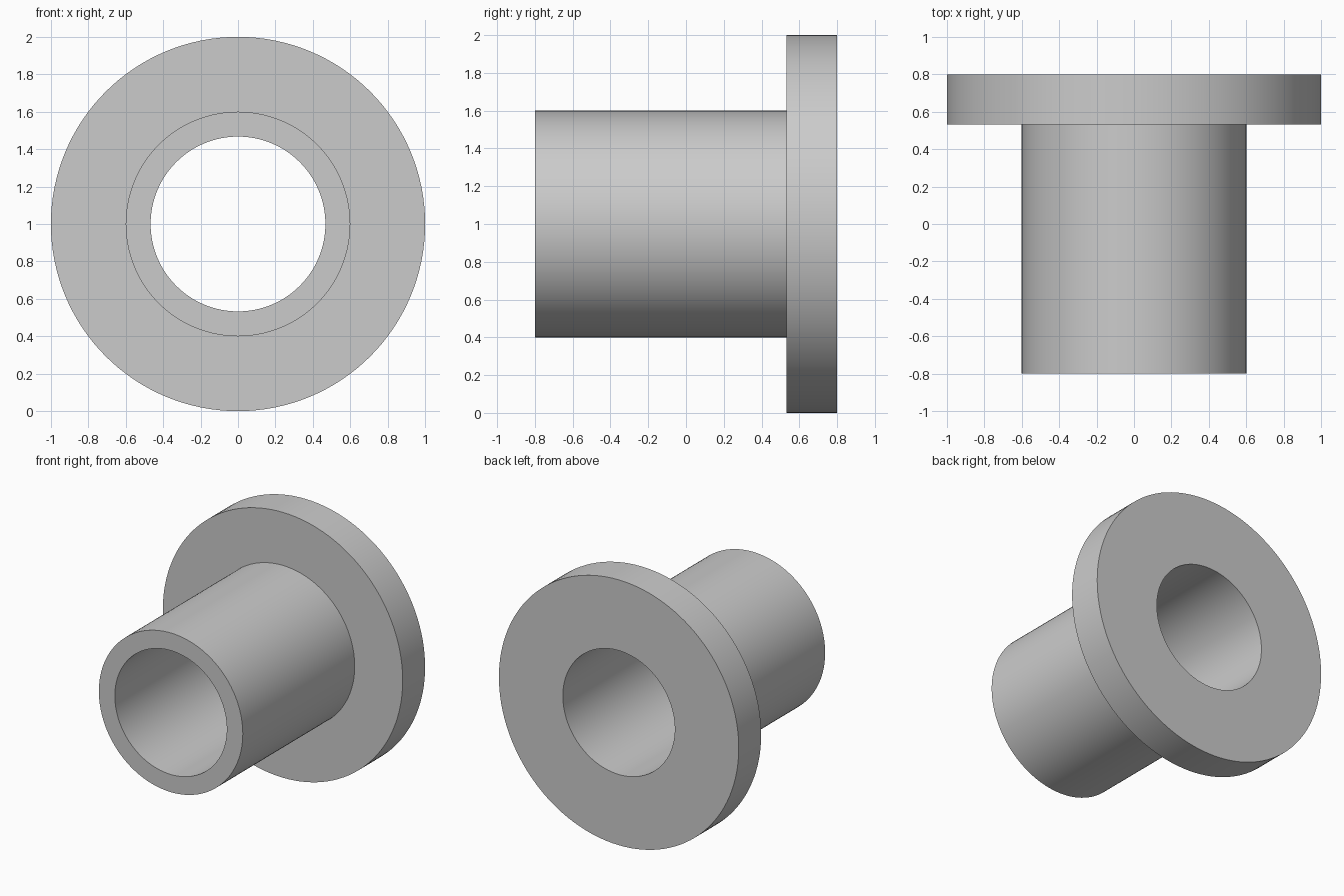
import bpy
import bmesh
import math

default_cube = bpy.data.objects.get("Cube")
if default_cube:
    bpy.data.objects.remove(default_cube, do_unlink=True)

SEGMENTS = 128
BORE, SLEEVE, FLANGE = 0.467, 0.6, 1.0      # radii
FRONT, STEP, BACK = -0.8, 0.533, 0.8        # positions along y

# Plain grey material
grey = bpy.data.materials.new("plain grey")
grey.use_nodes = True
colour = (0.6, 0.6, 0.6, 1)
grey.diffuse_color = colour
grey.node_tree.nodes["Principled BSDF"].inputs["Base Color"].default_value = colour

# Closed wall section (radius, y), swept round the horizontal bore axis
section = [(BORE, FRONT), (SLEEVE, FRONT), (SLEEVE, STEP),
           (FLANGE, STEP), (FLANGE, BACK), (BORE, BACK)]

bm = bmesh.new()
rings = []
for radius, y in section:
    ring = []
    for i in range(SEGMENTS):
        a = math.tau * i / SEGMENTS
        ring.append(bm.verts.new((radius * math.cos(a), y, 1 + radius * math.sin(a))))
    rings.append(ring)
for k, ring in enumerate(rings):
    following = rings[(k + 1) % len(rings)]
    for i in range(SEGMENTS):
        j = (i + 1) % SEGMENTS
        bm.faces.new((ring[i], ring[j], following[j], following[i]))
bmesh.ops.recalc_face_normals(bm, faces=bm.faces)

mesh = bpy.data.meshes.new("flanged_bushing")
bm.to_mesh(mesh)
bm.free()
mesh.materials.append(grey)
bushing = bpy.data.objects.new("flanged_bushing", mesh)
bpy.context.collection.objects.link(bushing)

# Smooth round walls with crisp rims
bpy.ops.object.select_all(action='DESELECT')
bushing.select_set(True)
bpy.context.view_layer.objects.active = bushing
bpy.ops.object.shade_smooth_by_angle(angle=math.radians(30))
